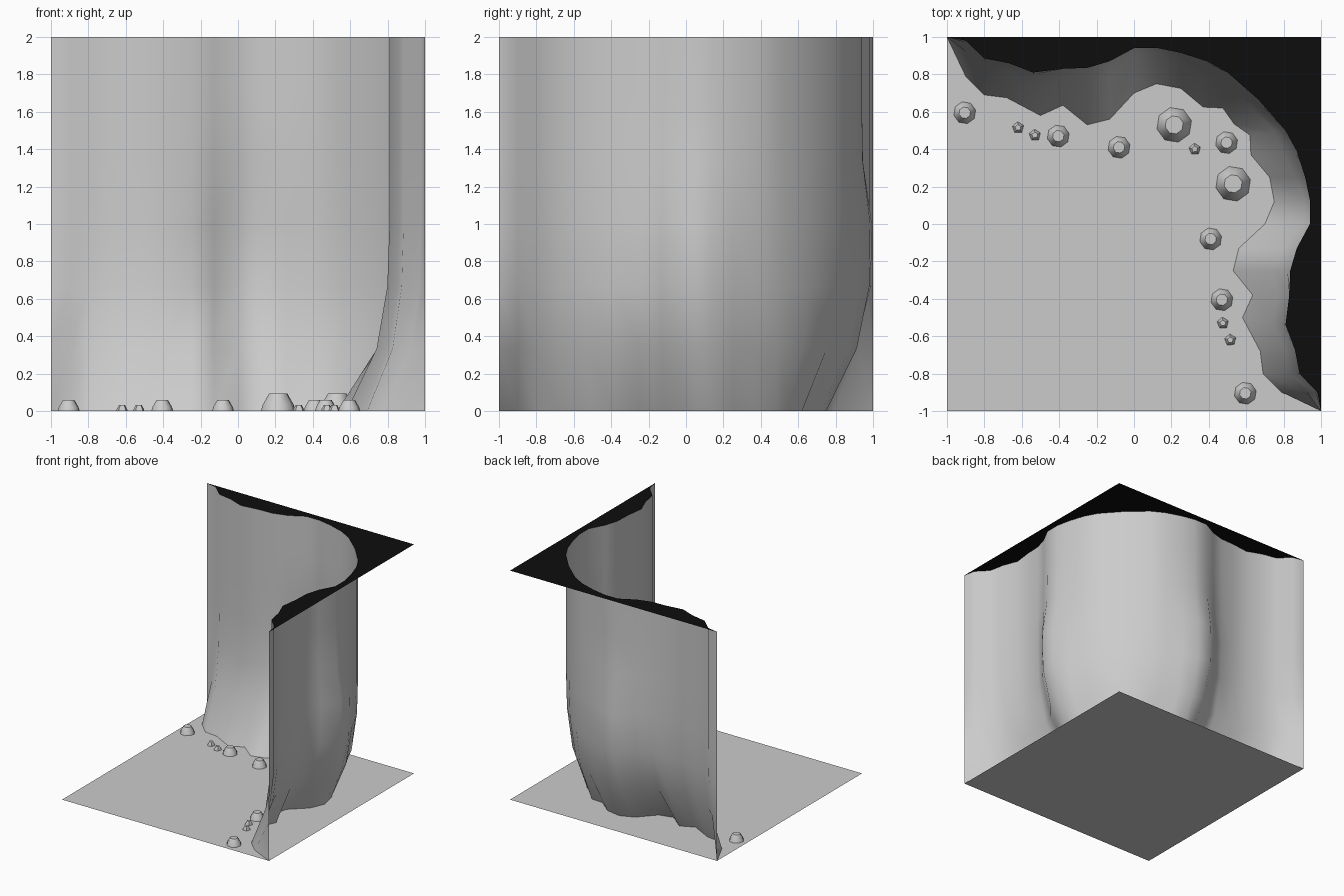
import bpy, bmesh, math

if "Cube" in bpy.data.objects:
    bpy.data.objects.remove(bpy.data.objects["Cube"])

# Half of the wall outline, from the back-left end to the corner diagonal:
# (top x, top y), (foot x, foot y), mid-height outward bulge
HALF = [
    ((-1.0, 1.0), (-1.0, 1.0), 0), ((-.90, .98), (-.90, .79), 0),
    ((-.80, .885), (-.80, .69), 0), ((-.67, .86), (-.68, .675), 0),
    ((-.54, .81), (-.50, .58), 0), ((-.38, .83), (-.38, .635), 0),
    ((-.25, .835), (-.25, .53), 0), ((-.13, .87), (-.13, .56), .03),
    ((0, .94), (0, .70), .06), ((.13, .94), (.12, .75), .05),
    ((.25, .915), (.25, .725), .02), ((.39, .87), (.37, .625), 0),
    ((.50, .81), (.475, .62), 0), ((.665, .665), (.535, .535), 0),
]
# Height, blend from foot to top outline, share of bulge
LEVELS = [(0, 0, 0), (1 / 3, .7, .6), (2 / 3, .95, 1), (1, 1, .9),
          (4 / 3, 1, .1), (5 / 3, 1, 0), (2, 1, 0)]


def finish(name, bm, smooth=None):
    mesh = bpy.data.meshes.new(name)
    bm.to_mesh(mesh)
    bm.free()
    ob = bpy.data.objects.new(name, mesh)
    bpy.context.collection.objects.link(ob)
    if smooth:
        bpy.ops.object.select_all(action='DESELECT')
        ob.select_set(True)
        bpy.context.view_layer.objects.active = ob
        bpy.ops.object.shade_smooth_by_angle(angle=math.radians(smooth))
    return ob


def outline(t, bulge):
    half = [(f[0] + (p[0] - f[0]) * t, f[1] + (p[1] - f[1]) * t + b * bulge)
            for p, f, b in HALF]
    return half + [(y, x) for x, y in reversed(half[:-1])]


# Floor
bm = bmesh.new()
bm.faces.new([bm.verts.new((x, y, 0)) for x, y in ((-1, -1), (1, -1), (1, 1), (-1, 1))])
finish("floor", bm)

# Rock wall with flared foot
bm = bmesh.new()
rows = [[bm.verts.new((x, y, z)) for x, y in outline(t, b)] for z, t, b in LEVELS]
for lo, hi in zip(rows, rows[1:]):
    for i in range(len(lo) - 1):
        bm.faces.new((lo[i], lo[i + 1], hi[i + 1], hi[i]))
finish("cave_wall", bm, 60)

# Black cap filling the corner behind the wall top
bm = bmesh.new()
cap = [bm.verts.new((x, y, 2)) for x, y in outline(1, 0)]
cap.append(bm.verts.new((1, 1, 2)))
face = bm.faces.new(cap)
face.normal_update()
if face.normal.z < 0:
    face.normal_flip()
bmesh.ops.triangulate(bm, faces=[face])
top = finish("top_cap", bm)
black = bpy.data.materials.new("black")
black.diffuse_color = (.004, .004, .004, 1)
black.use_nodes = True
black.node_tree.nodes["Principled BSDF"].inputs["Base Color"].default_value = black.diffuse_color
top.data.materials.append(black)


# Loose stones along the foot of the wall
def stone(name, x, y, r, sides):
    bm = bmesh.new()
    rings = []
    for k, z in ((1, 0), (.9, .35), (.52, 1)):
        rings.append([bm.verts.new((x + k * r * math.cos(a), y + k * r * math.sin(a), z * r))
                      for a in (math.tau * (i + .3) / sides for i in range(sides))])
    for lo, hi in zip(rings, rings[1:]):
        for i in range(sides):
            j = (i + 1) % sides
            bm.faces.new((lo[i], lo[j], hi[j], hi[i]))
    bm.faces.new(rings[-1])
    finish(name, bm, 60)


PAIRED = [(.215, .53, .095, 8), (-.905, .595, .06, 8), (-.405, .47, .06, 8),
          (-.08, .41, .06, 8), (-.62, .515, .032, 5), (-.53, .475, .032, 5)]
SINGLE = [(.495, .435, .06, 8), (.325, .40, .032, 5)]
stones = PAIRED + [(y, x, r, n) for x, y, r, n in PAIRED] + SINGLE
for i, s in enumerate(stones):
    stone(f"stone_{i + 1}", *s)
